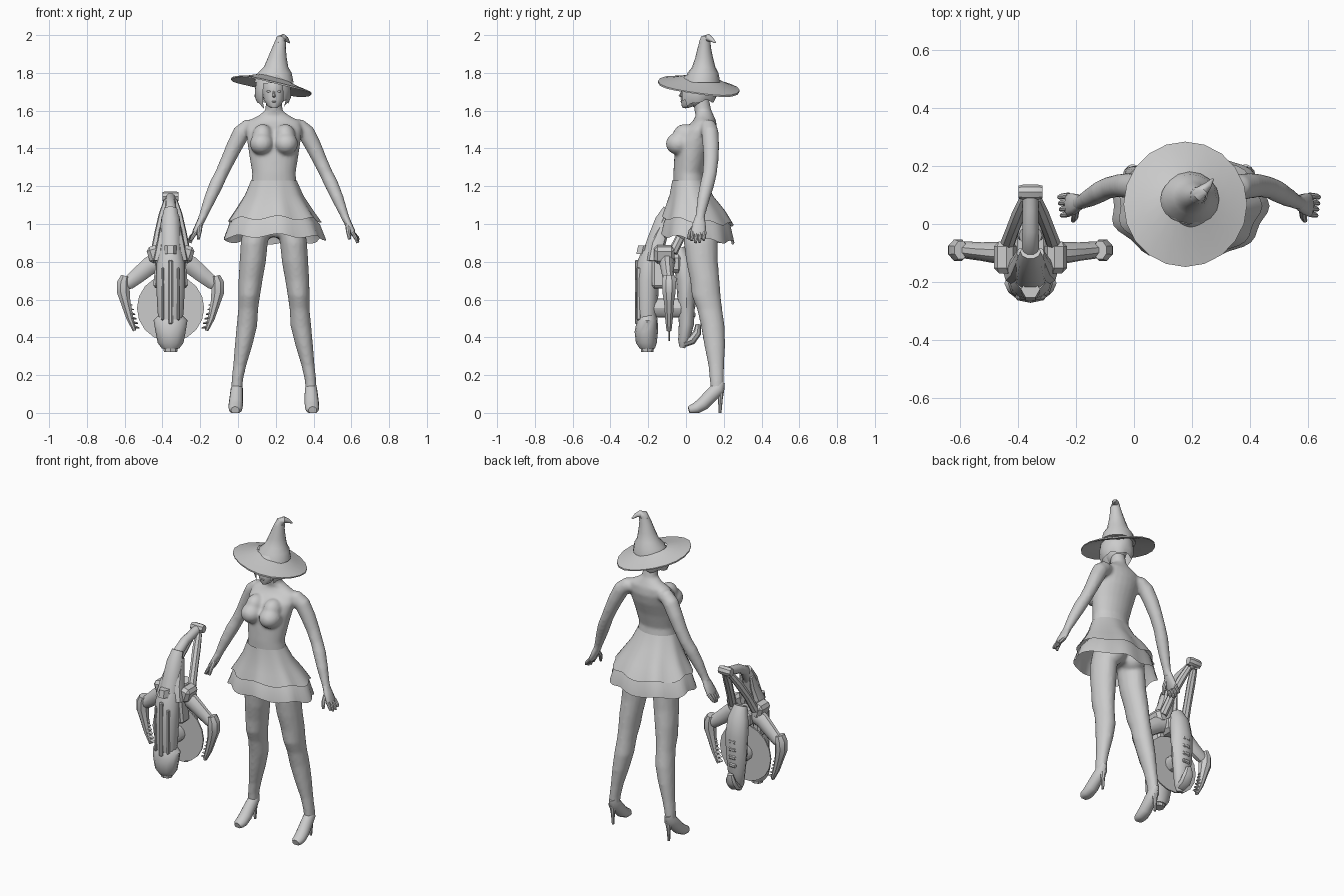
import bpy, bmesh, math
from mathutils import Vector, Matrix

grey = bpy.data.materials.new("plain_grey")
grey.diffuse_color = (0.6, 0.6, 0.6, 1)
BODY, TOOL = 0.19, -0.357          # x centres of the figure and of the tool
X, Y = Vector((1, 0, 0)), Vector((0, 1, 0))


def finish(name, bm, angle=40):
    bmesh.ops.recalc_face_normals(bm, faces=bm.faces)
    me = bpy.data.meshes.new(name)
    bm.to_mesh(me)
    bm.free()
    ob = bpy.data.objects.new(name, me)
    bpy.context.collection.objects.link(ob)
    me.materials.append(grey)
    if angle:
        bpy.ops.object.select_all(action='DESELECT')
        ob.select_set(True)
        bpy.context.view_layer.objects.active = ob
        bpy.ops.object.shade_smooth_by_angle(angle=math.radians(angle))
    return ob


def sweep(name, cx, pts, n=16, side=1, ref=X, level=False, caps=True,
          wave=None, keep=None, angle=40, turn=0):
    """Skin elliptical rings (x, y, z, radius along ref, other radius)."""
    bm = bmesh.new()
    P = [Vector((cx + side * p[0], p[1], p[2])) for p in pts]
    rings = []
    for i, p in enumerate(pts):
        t = Vector((0, 0, 1)) if level else (P[min(i + 1, len(P) - 1)] - P[max(i - 1, 0)]).normalized()
        u = (ref - t * ref.dot(t)).normalized()
        v = t.cross(u)
        ring = []
        for k in range(n):
            a = 2 * math.pi * k / n + turn
            co = P[i] + u * (math.cos(a) * p[3]) + v * (math.sin(a) * p[4])
            if wave:
                co = wave(co, a, i / (len(pts) - 1))
            ring.append(bm.verts.new(co))
        rings.append(ring)
    for A, B in zip(rings, rings[1:]):
        for k in range(n):
            bm.faces.new((A[k], A[(k + 1) % n], B[(k + 1) % n], B[k]))
    if caps:
        bm.faces.new(rings[0])
        bm.faces.new(rings[-1])
    if keep:
        bad = [f for f in bm.faces if not keep(f.calc_center_median())]
        bmesh.ops.delete(bm, geom=bad, context='FACES')
    return finish(name, bm, angle)


def ball(name, loc, rad, seg=16):
    bm = bmesh.new()
    bmesh.ops.create_uvsphere(bm, u_segments=seg, v_segments=seg * 3 // 4, radius=1,
                              matrix=Matrix.Translation(loc) @ Matrix.Diagonal((*rad, 1)))
    return finish(name, bm)


def box(name, loc, size, rx=0, ry=0, bevel=0.006):
    bm = bmesh.new()
    m = Matrix.Translation(loc) @ Matrix.Rotation(rx, 4, 'X') @ Matrix.Rotation(ry, 4, 'Y')
    bmesh.ops.create_cube(bm, size=1, matrix=m @ Matrix.Diagonal((*size, 1)))
    bmesh.ops.bevel(bm, geom=bm.edges[:], offset=bevel, segments=1, affect='EDGES')
    return finish(name, bm, 0)


# ---- figure: torso and limbs, melted into one skin
skin = [sweep("body", BODY, [(0, .09, .93, .08, .06), (0, .085, .99, .145, .095), (0, .06, 1.09, .14, .10),
        (0, .02, 1.2, .122, .087), (0, .015, 1.27, .115, .082), (0, .03, 1.36, .13, .092),
        (0, .05, 1.44, .142, .102), (0, .075, 1.5, .15, .09), (0, .098, 1.545, .14, .062),
        (0, .10, 1.572, .085, .048), (0, .09, 1.6, .046, .045), (0, .075, 1.68, .041, .043)],
        n=24, level=True)]
for s in (-1, 1):
    skin += [
        ball("bust", (BODY + s * .064, -.038, 1.425), (.064, .07, .06)),
        ball("bust_top", (BODY + s * .06, -.005, 1.465), (.055, .066, .065)),
        ball("buttock", (BODY + s * .07, .13, .985), (.075, .08, .085)),
        sweep("leg", BODY, [(.085, .085, 1.0, .075, .09), (.104, .078, .9, .072, .09), (.112, .085, .8, .07, .084),
              (.124, .1, .7, .064, .078), (.131, .107, .62, .058, .077), (.136, .125, .55, .053, .067),
              (.143, .142, .46, .055, .063), (.16, .152, .36, .047, .056), (.181, .16, .25, .035, .042),
              (.193, .163, .18, .031, .038), (.198, .165, .11, .029, .034)], side=s, level=True),
        sweep("arm", BODY, [(.08, .112, 1.52, .035, .03), (.135, .12, 1.513, .045, .043), (.172, .127, 1.482, .047, .046),
              (.21, .132, 1.41, .043, .044), (.245, .132, 1.335, .038, .04), (.278, .125, 1.265, .035, .038),
              (.305, .112, 1.21, .037, .038), (.34, .092, 1.13, .032, .033), (.372, .076, 1.05, .023, .026),
              (.388, .071, 1.01, .021, .028)], side=s)]
bpy.ops.object.select_all(action='DESELECT')
for ob in skin:
    ob.select_set(True)
bpy.context.view_layer.objects.active = skin[0]
bpy.ops.object.join()
mod = skin[0].modifiers.new("melt", 'REMESH')
mod.mode, mod.voxel_size, mod.use_smooth_shade = 'VOXEL', .009, True
mod = skin[0].modifiers.new("soften", 'SMOOTH')
mod.factor, mod.iterations = .5, 7
for mod in ("melt", "soften"):
    bpy.ops.object.modifier_apply(modifier=mod)


# ---- two skirt layers with soft folds and a raised front hem
def folds(co, a, t):
    r = 1 + .035 * t * math.cos(9 * a)
    return Vector((BODY + (co.x - BODY) * r, .06 + (co.y - .06) * r,
                   co.z - t * (.1 * (co.y - .06) + .01 * math.cos(7 * a + 1))))


sweep("skirt_upper", BODY, [(0, .015, 1.23, .121, .088), (0, .03, 1.15, .155, .115),
      (0, .05, 1.08, .2, .155), (0, .062, 1.015, .244, .185)], n=54, level=True, caps=False, wave=folds)
sweep("skirt_lower", BODY, [(0, .05, 1.08, .17, .13), (0, .06, 1.0, .24, .175),
      (0, .062, .92, .268, .19)], n=54, level=True, caps=False, wave=folds)


def sole(co, a, t):
    return Vector((co.x, co.y, max(co.z, 0)))


# ---- shoes and hands
for s in (-1, 1):
    sweep("shoe", BODY, [(.195, .186, .165, .02, .022), (.196, .17, .13, .032, .038), (.198, .135, .095, .035, .038),
          (.201, .09, .048, .038, .036), (.203, .055, .025, .037, .032), (.204, .03, .018, .033, .026),
          (.205, .015, .014, .022, .02)], n=14, side=s, wave=sole, angle=50)
    sweep("shoe_heel", BODY, [(.196, .182, .13, .024, .022), (.196, .182, .07, .012, .012),
          (.196, .18, 0, .007, .008)], n=8, side=s, level=True)
    sweep("palm", BODY, [(.376, .074, 1.04, .019, .025), (.394, .07, 1.0, .019, .036),
          (.415, .066, .96, .016, .042), (.421, .065, .942, .011, .038)], n=10, side=s, angle=60)
    for k in range(4):
        y, d = .035 + .021 * k, .012 * abs(k - 1.4)
        sweep("finger", BODY, [(.415, y, .957, .011, .011), (.432 + .003 * k, y - .003, .928, .01, .01),
              (.44 + .003 * k, y - .006, .895 + d, .007, .007)], n=8, side=s)
    sweep("thumb", BODY, [(.391, .052, .995, .014, .014), (.394, .024, .96, .012, .012),
          (.4, .012, .92, .008, .008)], n=8, side=s)

# ---- head, bob hair and hat
ball("head", (BODY, .055, 1.71), (.064, .08, .092), 24)
sweep("jaw", BODY, [(0, -.004, 1.613, .014, .014), (0, .012, 1.627, .036, .035), (0, .03, 1.66, .055, .058),
      (0, .04, 1.7, .06, .066)], level=True, angle=60)
sweep("nose", BODY, [(0, -.02, 1.705, .005, .005), (0, -.033, 1.678, .008, .007),
      (0, -.024, 1.671, .007, .005)], n=6, level=True)
ball("lips", (BODY, -.022, 1.648), (.014, .007, .005), 8)
for s in (-1, 1):
    ball("eye", (BODY + s * .026, -.016, 1.702), (.013, .006, .006), 8)


def strands(co, a, t):
    drop = .04 * max(0, -math.sin(a)) + .008 * math.cos(6 * a)
    return co - Vector((0, 0, drop * (1 - t)))


sweep("hair", BODY - .005, [(0, .067, 1.65, .083, .085), (0, .066, 1.68, .097, .1), (0, .064, 1.715, .095, .103),
      (0, .066, 1.755, .088, .1), (0, .07, 1.79, .06, .07)], n=32, level=True, wave=strands, caps=False,
      keep=lambda c: not (c.y < .03 and abs(c.x - BODY) < .052 and c.z < 1.725))


def tilt(co, a, t):
    lift = -.2 * (co.x - .18) - .12 * (co.y - .07)
    return co + Vector((0, 0, lift + .008 * t * math.cos(3 * a + .5)))


# brim rings run from the crown outward, then back below
sweep("hat_brim", .177, [(0, .085, 1.775, .085, .08), (0, .075, 1.75, .15, .15), (0, .068, 1.732, .213, .216),
      (0, .068, 1.724, .213, .216), (0, .075, 1.738, .15, .15), (0, .08, 1.758, .09, .085)],
      n=20, level=True, wave=tilt, caps=False, angle=30)
sweep("hat_crown", BODY, [(.0, .085, 1.75, .104, .096), (.004, .09, 1.8, .09, .082), (.011, .094, 1.83, .065, .062),
      (.018, .096, 1.88, .05, .047), (.026, .097, 1.93, .037, .036), (.034, .1, 1.965, .03, .029)],
      n=16, level=True)
sweep("hat_tip", BODY, [(.032, .099, 1.955, .031, .03), (.037, .104, 1.98, .028, .024),
      (.05, .118, 1.986, .02, .02), (.066, .134, 1.978, .013, .013), (.082, .155, 1.96, .004, .004)],
      n=12, ref=Y)

# ---- tool: front body, muzzle and side rails
E = math.pi / 8
sweep("tool_front_body", TOOL, [(0, -.205, .46, .062, .05), (0, -.208, .55, .07, .058), (0, -.205, .7, .077, .062),
      (0, -.195, .8, .073, .064), (0, -.175, .86, .06, .058)], n=12, level=True, angle=40)
sweep("tool_muzzle", TOOL, [(0, -.205, .34, .045, .04), (0, -.21, .37, .068, .055), (0, -.21, .43, .08, .062),
      (0, -.205, .49, .09, .055), (0, -.2, .52, .06, .045)], n=12, level=True, angle=40)
sweep("tool_nozzle", TOOL, [(0, -.205, .322, .035, .032), (0, -.205, .36, .042, .038)], n=8, level=True)
box("front_slot_rail", (TOOL, -.26, .64), (.024, .022, .34))
for s in (-1, 1):
    box("side_rail", (TOOL + s * .042, -.25, .63), (.016, .026, .28))
    box("shoulder_block", (TOOL + s * .085, -.115, .84), (.07, .11, .09), ry=s * .3, bevel=.018)
    box("cheek_plate", (TOOL + s * .06, -.14, .74), (.05, .08, .16), ry=-s * .1, bevel=.012)
    sweep("upper_cheek", TOOL, [(.062, -.16, .8, .034, .05), (.048, -.15, .89, .028, .04), (.038, -.12, .97, .02, .03),
          (.035, -.1, 1.04, .012, .018)], n=8, side=s)

# upper spine leading to the handle
sweep("upper_spine", TOOL, [(0, -.185, .82, .062, .055), (0, -.155, .92, .055, .05), (0, -.125, 1.02, .048, .04),
      (0, -.095, 1.08, .035, .028)], n=10, angle=40)
sweep("spine_knob", TOOL, [(0, -.235, .84, .033, .033), (0, -.225, .885, .033, .033)], n=6, level=True, angle=20)
sweep("handle_pipe", TOOL, [(0, -.12, 1.0, .03, .03), (0, -.08, 1.075, .03, .03), (0, -.02, 1.11, .028, .028),
      (0, .05, 1.125, .027, .027), (0, .11, 1.14, .027, .027)], n=10)
sweep("handle_grip", TOOL, [(-.042, .11, 1.145, .022, .024), (-.025, .11, 1.145, .026, .028),
      (.025, .11, 1.145, .026, .028), (.042, .11, 1.145, .022, .024)], n=8, ref=Y)
for s in (-1, 1):
    sweep("handle_brace", TOOL, [(.018, .09, 1.12, .02, .02), (.038, .04, 1.05, .025, .025), (.062, -.02, .95, .024, .024),
          (.08, -.07, .85, .026, .026)], n=8, side=s)

# saw disc and its hub, axis front to back
sweep("saw_disc", TOOL, [(0, -.093, .555, .178, .178), (0, -.085, .555, .178, .178)], n=18, angle=30)
sweep("disc_hub", TOOL, [(0, -.17, .555, .05, .05), (0, .0, .555, .05, .05)], n=12, angle=30)

# rear housing and hooked tail
sweep("rear_housing", TOOL, [(0, -.04, .87, .04, .035), (0, -.015, .8, .064, .05), (0, .0, .7, .072, .052),
      (0, .002, .58, .068, .046), (0, .002, .47, .056, .04), (0, -.012, .38, .038, .03),
      (0, -.02, .345, .018, .015)], n=12, angle=40)
sweep("tail_hook", TOOL, [(0, -.01, .37, .033, .022), (0, .03, .385, .038, .025), (0, .06, .425, .035, .022),
      (0, .065, .47, .018, .014)], n=8)
for k in range(4):
    box("housing_rib", (TOOL, .04, .52 + .05 * k), (.05, .022, .025))
box("core_block", (TOOL, -.1, .79), (.13, .16, .1), bevel=.02)

# folding side arms with toothed claws
for s in (-1, 1):
    sweep("side_arm", TOOL, [(.05, -.1, .81, .045, .055), (.11, -.1, .78, .038, .05), (.17, -.095, .73, .032, .044),
          (.22, -.09, .69, .03, .038), (.255, -.09, .675, .026, .03)], n=10, side=s, ref=Y)
    sweep("claw", TOOL, [(.24, -.09, .725, .024, .034), (.25, -.09, .69, .036, .04), (.25, -.09, .64, .037, .038),
          (.238, -.09, .585, .028, .028), (.215, -.09, .5, .02, .022), (.19, -.09, .435, .01, .014)],
          n=8, side=s, turn=E, angle=30)
    for k in range(6):
        x, z = .226 - .0075 * k, .575 - .024 * k
        sweep("claw_tooth", TOOL, [(x, -.09, z, .018, .009), (x - .024, -.09, z - .005, .006, .003)],
              n=6, side=s, ref=Y)
